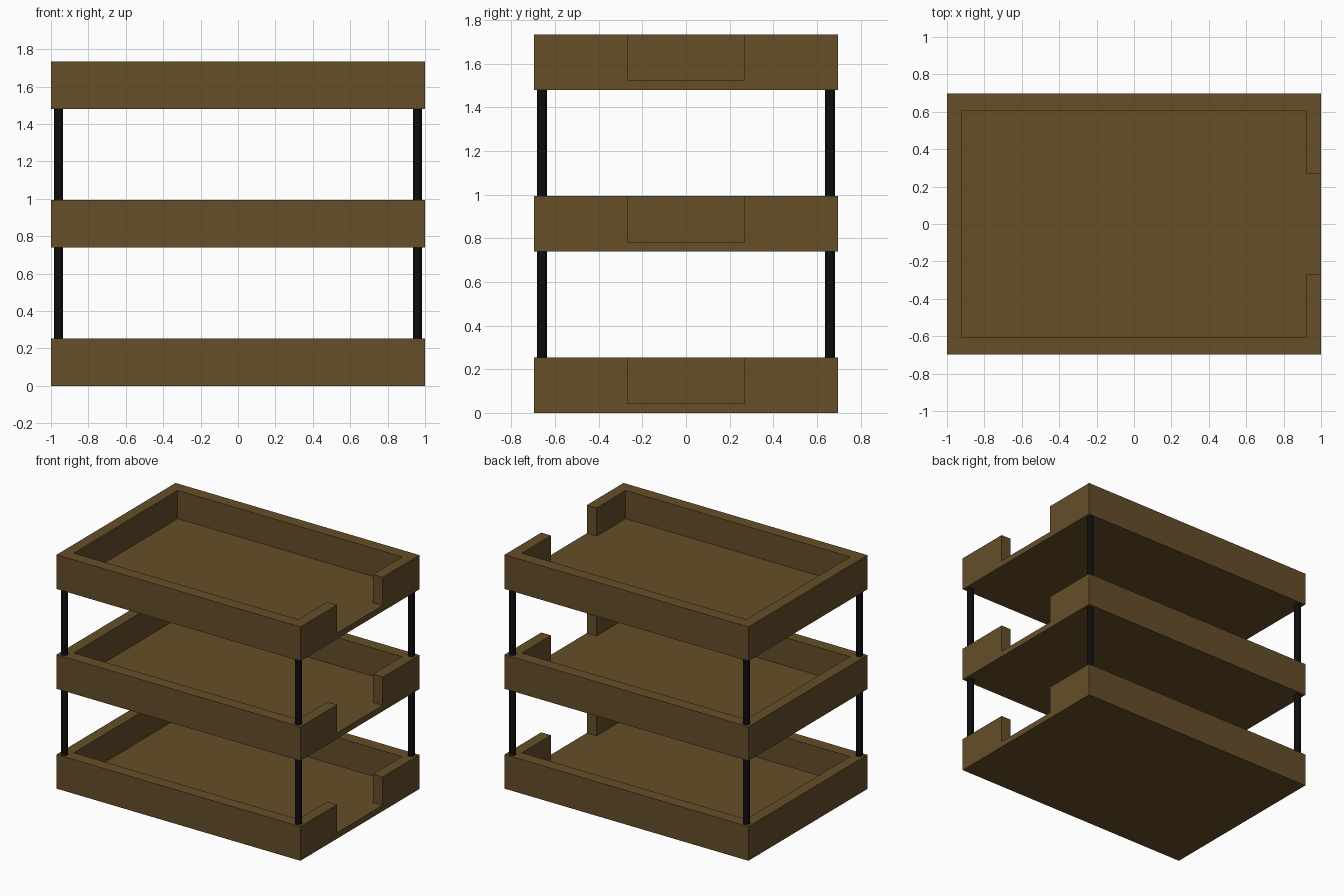
import bpy, bmesh

if "Cube" in bpy.data.objects:
    bpy.data.objects.remove(bpy.data.objects["Cube"])

PITCH, HEIGHT, FLOOR = 0.74, 0.253, 0.044
X, Y = 1.0, 0.697            # outer half sizes
IX, IY, NOTCH = 0.92, 0.608, 0.267


def material(name, rgb):
    m = bpy.data.materials.new(name)
    m.diffuse_color = (*rgb, 1)
    m.use_nodes = True
    m.node_tree.nodes["Principled BSDF"].inputs["Base Color"].default_value = m.diffuse_color
    return m


def prism(name, outline, z0, z1):
    bm = bmesh.new()
    face = bm.faces.new([bm.verts.new((x, y, z0)) for x, y in outline])
    top = bmesh.ops.extrude_face_region(bm, geom=[face])["geom"]
    bmesh.ops.translate(bm, vec=(0, 0, z1 - z0),
                        verts=[v for v in top if isinstance(v, bmesh.types.BMVert)])
    bmesh.ops.recalc_face_normals(bm, faces=bm.faces)
    mesh = bpy.data.meshes.new(name)
    bm.to_mesh(mesh)
    bm.free()
    ob = bpy.data.objects.new(name, mesh)
    bpy.context.collection.objects.link(ob)
    return ob


wood = material("wood", (0.130, 0.077, 0.022))
black = material("black_metal", (0.004, 0.004, 0.004))

# Tray: block hollowed by a pocket that runs out through the right wall
tray = prism("tray_1", [(-X, -Y), (X, -Y), (X, Y), (-X, Y)], 0, HEIGHT)
tray.data.materials.append(wood)
pocket = prism("pocket_cutter",
               [(-IX, -IY), (IX, -IY), (IX, -NOTCH), (X + 0.1, -NOTCH),
                (X + 0.1, NOTCH), (IX, NOTCH), (IX, IY), (-IX, IY)],
               FLOOR, HEIGHT + 0.1)
pocket.hide_render = True
pocket.data.materials.append(wood)
cut = tray.modifiers.new("pocket", 'BOOLEAN')
cut.object = pocket
cut.operation = 'DIFFERENCE'
cut.solver = 'EXACT'
bpy.context.view_layer.objects.active = tray
bpy.ops.object.modifier_apply(modifier=cut.name)
bpy.data.objects.remove(pocket)

# Upper trays share the same mesh
for i in (1, 2):
    upper = tray.copy()
    upper.name = f"tray_{i + 1}"
    upper.location.z = i * PITCH
    bpy.context.collection.objects.link(upper)

# Corner posts between the trays
for i in range(2):
    for sx in (-1, 1):
        for sy in (-1, 1):
            bpy.ops.mesh.primitive_cylinder_add(
                vertices=16, radius=0.0235, depth=PITCH - HEIGHT,
                location=(sx * 0.959, sy * 0.66, i * PITCH + (PITCH + HEIGHT) / 2))
            post = bpy.context.object
            post.name = f"post_{i + 1}"
            post.data.materials.append(black)
